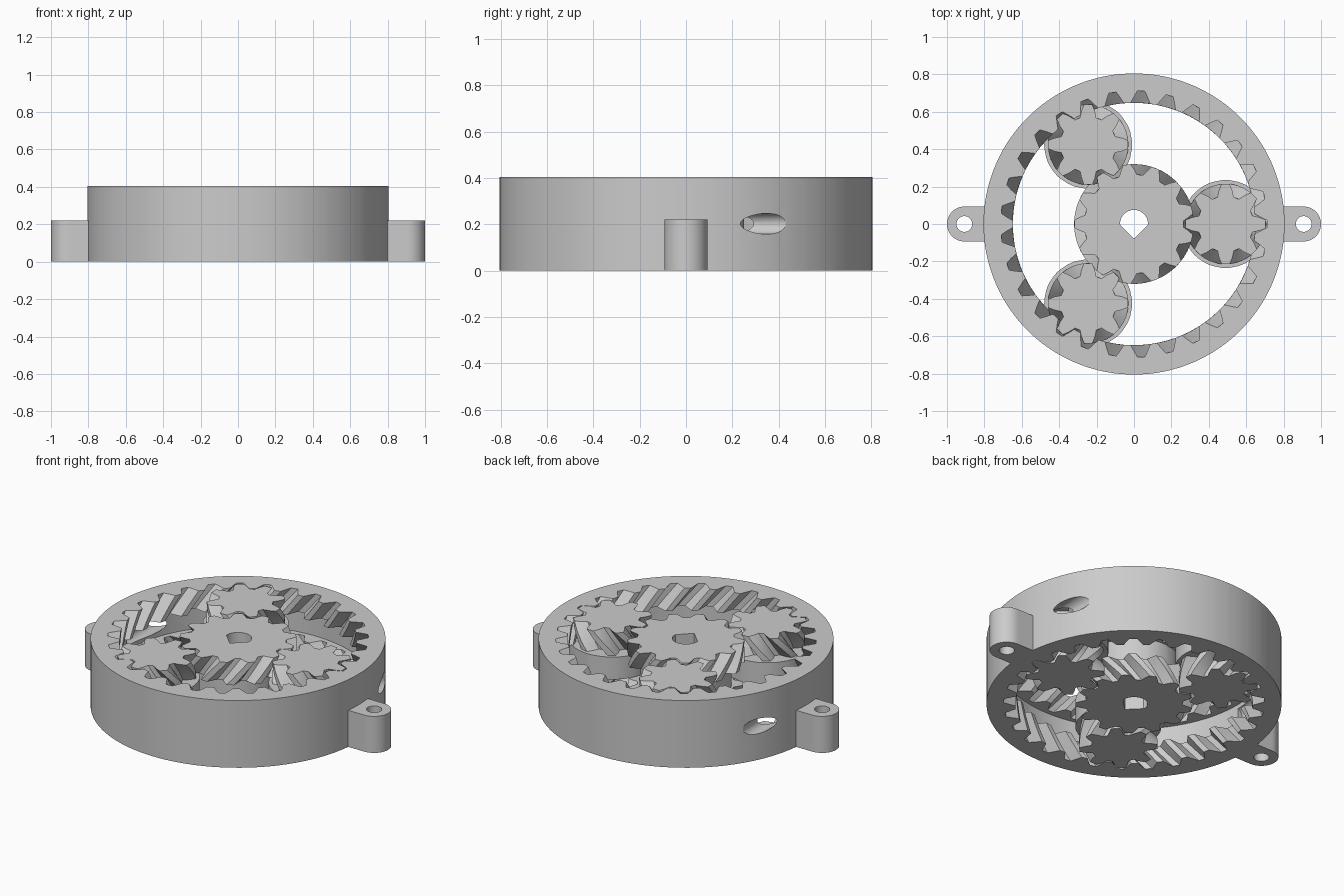
import bpy, bmesh, math
from math import pi, cos, sin

cube = bpy.data.objects.get("Cube")
if cube:
    bpy.data.objects.remove(cube)

# One plain grey plastic
grey = bpy.data.materials.new("grey_plastic")
grey.use_nodes = True
GREY = (0.6, 0.6, 0.6, 1)
grey.diffuse_color = GREY
grey.node_tree.nodes["Principled BSDF"].inputs["Base Color"].default_value = GREY

HEIGHT = 0.405
MID = HEIGHT / 2
BAND = HEIGHT / 3            # height of each toothed band
SLICES = 5
HELIX = 0.8                  # tangent of the helix angle
SUN_TEETH, PLANET_TEETH, RING_TEETH = 13, 8, 29
ORBIT = 0.49
TOOTH = [(-0.37, 0), (-0.25, 0.5), (-0.13, 1), (0.13, 1), (0.25, 0.5), (0.37, 0)]


def loft(name, loops, centre=(0, 0), closed=False):
    """Skin successive point loops; cap the ends or close back on the first."""
    bm = bmesh.new()
    rows = [[bm.verts.new((x + centre[0], y + centre[1], z)) for x, y, z in l] for l in loops]
    n = len(rows[0])
    pairs = list(zip(rows, rows[1:]))
    if closed:
        pairs.append((rows[-1], rows[0]))
    else:
        bm.faces.new(rows[0])
        bm.faces.new(rows[-1])
    for a, b in pairs:
        for i in range(n):
            j = (i + 1) % n
            bm.faces.new((a[i], a[j], b[j], b[i]))
    bmesh.ops.recalc_face_normals(bm, faces=bm.faces)
    mesh = bpy.data.meshes.new(name)
    bm.to_mesh(mesh)
    bm.free()
    obj = bpy.data.objects.new(name, mesh)
    bpy.context.collection.objects.link(obj)
    mesh.materials.append(grey)
    return obj


def smooth(obj):
    bpy.ops.object.select_all(action='DESELECT')
    obj.select_set(True)
    bpy.context.view_layer.objects.active = obj
    bpy.ops.object.shade_smooth_by_angle(angle=math.radians(25))


def polar(angles, radius, z):
    """Loop at the given angles; radius is a number or a function of angle."""
    r = radius if callable(radius) else (lambda a: radius)
    return [(r(a) * cos(a), r(a) * sin(a), z) for a in angles]


def tooth_angles(teeth, phase):
    return [phase + (t + f) * 2 * pi / teeth for t in range(teeth) for f, _ in TOOTH]


def gear_loops(teeth, root, tip, phase, hand, collar):
    """Two mirrored helical bands with a plain round band between them."""
    pitch = (root + tip) / 2

    def toothed(z):
        turn = hand * HELIX * (MID - abs(z - MID)) / pitch
        angles = tooth_angles(teeth, phase + turn)
        radii = [root + (tip - root) * h for _, h in TOOTH] * teeth
        return angles, [(r * cos(a), r * sin(a), z) for a, r in zip(angles, radii)]

    lower = [toothed(BAND * i / SLICES) for i in range(SLICES + 1)]
    upper = [toothed(HEIGHT - BAND + BAND * i / SLICES) for i in range(SLICES + 1)]
    middle = [polar(lower[-1][0], collar, BAND), polar(upper[0][0], collar, HEIGHT - BAND)]
    return [l for _, l in lower] + middle + [l for _, l in upper]


# Sun gear with a shaft hole that has two flats
def shaft(a):
    r = 0.075
    for flat in (1.25 * pi, 1.75 * pi):
        c = cos(a - flat)
        if c > 0.1:
            r = min(r, 0.055 / c)
    return r


phase = pi / SUN_TEETH
hole = tooth_angles(SUN_TEETH, phase)
loops = gear_loops(SUN_TEETH, 0.265, 0.32, phase, -1, 0.25)
loops += [polar(hole, shaft, HEIGHT), polar(hole, shaft, 0)]
smooth(loft("sun_gear", loops, closed=True))

# Three planet gears with rollers
for i in range(3):
    a = i * 2 * pi / 3
    spin = a * (1 - RING_TEETH / PLANET_TEETH)
    loops = gear_loops(PLANET_TEETH, 0.15, 0.215, spin, 1, 0.235)
    smooth(loft(f"planet_gear_{i + 1}", loops, (ORBIT * cos(a), ORBIT * sin(a))))

# Ring housing with inner teeth and a tube groove
rim = tooth_angles(RING_TEETH, 0)
loops = gear_loops(RING_TEETH, 0.648, 0.712, 0, 1, 0.74)
loops += [polar(rim, 0.805, HEIGHT), polar(rim, 0.805, 0)]
ring = loft("ring_housing", loops, closed=True)

# Tube ports leaving the groove along y
for x in (-0.725, 0.725):
    bpy.ops.mesh.primitive_cylinder_add(vertices=32, radius=0.045, depth=0.6,
                                        location=(x, 0.3, MID), rotation=(pi / 2, 0, 0))
    cutter = bpy.context.object
    cutter.name = "port_cutter"
    cutter.hide_render = True
    cutter.data.materials.append(grey)
    bpy.ops.object.select_all(action='DESELECT')
    bpy.context.view_layer.objects.active = ring
    ring.select_set(True)
    cut = ring.modifiers.new("port", 'BOOLEAN')
    cut.operation, cut.solver, cut.object = 'DIFFERENCE', 'EXACT', cutter
    bpy.ops.object.modifier_apply(modifier=cut.name)
    bpy.data.objects.remove(cutter)
smooth(ring)


# Mounting lugs with screw holes
def lug(a):
    if cos(a) >= 0:
        return 0.093
    return min(0.093 / max(abs(sin(a)), 0.01), 0.13 / max(-cos(a), 0.01))


for side, name in ((1, "left_lug"), (-1, "right_lug")):
    angles = [i * pi / 24 for i in range(48)]
    loops = [polar(angles, r, z) for r, z in ((lug, 0), (lug, 0.22), (0.042, 0.22), (0.042, 0))]
    loops = [[(side * x, y, z) for x, y, z in l] for l in loops]
    smooth(loft(name, loops, (side * 0.907, 0), closed=True))
